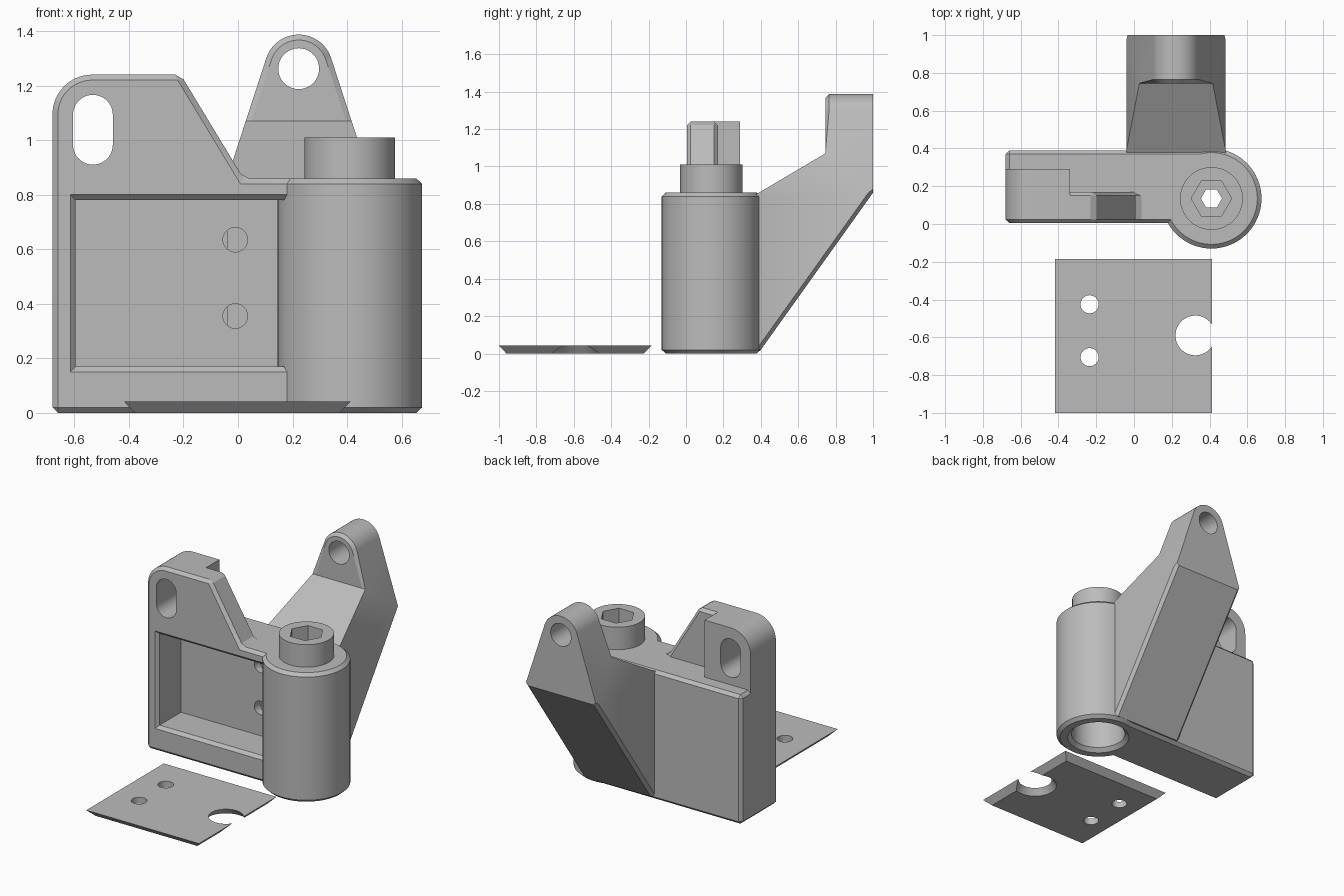
import bpy, bmesh, math

if "Cube" in bpy.data.objects:
    bpy.data.objects.remove(bpy.data.objects["Cube"])

grey = bpy.data.materials.new("plain_grey")
grey.diffuse_color = (0.5, 0.5, 0.5, 1)
grey.use_nodes = True
grey.node_tree.nodes["Principled BSDF"].inputs["Base Color"].default_value = grey.diffuse_color


def loft(name, levels):
    """Closed solid through matching rings of 3D points."""
    bm = bmesh.new()
    rings = [[bm.verts.new(p) for p in ring] for ring in levels]
    for a, b in zip(rings, rings[1:]):
        for i in range(len(a)):
            j = (i + 1) % len(a)
            bm.faces.new((a[i], a[j], b[j], b[i]))
    bm.faces.new(rings[0])
    bm.faces.new(rings[-1])
    bmesh.ops.recalc_face_normals(bm, faces=bm.faces)
    me = bpy.data.meshes.new(name)
    bm.to_mesh(me)
    bm.free()
    me.materials.append(grey)
    ob = bpy.data.objects.new(name, me)
    bpy.context.collection.objects.link(ob)
    return ob


def place(p, axis, t):
    return {"x": (t, p[0], p[1]), "y": (p[0], t, p[1]), "z": (p[0], p[1], t)}[axis]


def prism(name, pts, axis, a, b):
    return loft(name, [[place(p, axis, t) for p in pts] for t in (a, b)])


def arc(cx, cy, r, a0, a1, n):
    return [(cx + r * math.cos(math.radians(a0 + (a1 - a0) * i / n)),
             cy + r * math.sin(math.radians(a0 + (a1 - a0) * i / n))) for i in range(n + 1)]


def circle(cx, cy, r, n=64):
    return arc(cx, cy, r, 0, 360, n)[:-1]


def rect(x0, x1, y0, y1):
    return [(x0, y0), (x1, y0), (x1, y1), (x0, y1)]


def turned(name, cx, cy, steps):
    """Upright round solid from (z, radius) steps."""
    return loft(name, [[(x, y, z) for x, y in circle(cx, cy, r)] for z, r in steps])


def apply(ob, mod):
    bpy.context.view_layer.objects.active = ob
    bpy.ops.object.modifier_apply(modifier=mod.name)


def boolean(ob, other, op):
    m = ob.modifiers.new("boolean", "BOOLEAN")
    m.operation, m.object, m.solver = op, other, "EXACT"
    apply(ob, m)
    bpy.data.objects.remove(other)


def bevel(ob, width, angle=40):
    m = ob.modifiers.new("bevel", "BEVEL")
    m.width, m.segments, m.limit_method = width, 1, "ANGLE"
    m.angle_limit = math.radians(angle)
    apply(ob, m)


def finish(ob):
    bpy.ops.object.select_all(action="DESELECT")
    ob.select_set(True)
    bpy.context.view_layer.objects.active = ob
    bpy.ops.object.shade_smooth_by_angle(angle=math.radians(25))


# Front wall with the rounded, sloping top
corner = arc(-0.535, 1.095, 0.145, 90, 180, 16)
body = prism("bracket_body", [(-0.68, 0), (0.41, 0), (0.41, 0.86), (0.02, 0.86),
                              (-0.21, 1.24)] + corner, "y", 0.005, 0.17)
bevel(body, 0.02, 30)

# Thicker ear behind the slot, and the main block
ear = prism("ear", [(-0.68, 0.4), (-0.34, 0.4), (-0.34, 1.24)] + corner, "y", 0.06, 0.29)
boolean(body, ear, "UNION")
block = prism("block", rect(-0.68, 0.41, 0, 0.86), "y", 0.05, 0.39)
bevel(block, 0.02)
boolean(body, block, "UNION")

# Pocket with chamfered rim, two blind holes, and the mounting slot
pocket = loft("pocket", [[place(p, "y", y) for p in rect(-0.595 - e, 0.3, 0.17 - e, 0.78 + e)]
                         for y, e in ((-0.015, 0.04), (0.025, 0), (0.25, 0))])
boolean(body, pocket, "DIFFERENCE")
for z in (0.355, 0.635):
    boolean(body, prism("blind_hole", circle(-0.01, z, 0.045, 32), "y", 0.2, 0.31), "DIFFERENCE")
slot = arc(-0.532, 1.093, 0.073, 0, 180, 20) + arc(-0.532, 0.983, 0.073, 180, 360, 20)
boolean(body, prism("slot", slot, "y", -0.2, 0.5), "DIFFERENCE")

# Rear arm: front outline crossed with the side profile
arm = prism("arm", [(-0.04, -0.1), (0.485, -0.1), (0.485, 0.86)]
            + arc(0.2225, 1.262, 0.125, 18, 162, 32) + [(-0.04, 0.86)], "y", 0.2, 1.2)
side = prism("arm_side", [(0.30, 0.02), (0.40, 0.02), (1.0, 0.86), (1.0, 1.5), (0.745, 1.5),
                          (0.745, 1.07), (0.39, 0.86), (0.30, 0.807)], "x", -0.3, 0.8)
boolean(arm, side, "INTERSECT")


def arm_edge(e):
    a, b = (v.co for v in e.verts)
    lip = all(abs(c.y - 0.745) < 0.002 for c in (a, b)) and max(a.z, b.z) > 1.08
    under = (all(abs(c.z - 0.02 - (c.y - 0.4) * 1.4) < 0.003 for c in (a, b))
             and abs(a.z - b.z) > 0.3)
    return lip or under


bm = bmesh.new()
bm.from_mesh(arm.data)
bmesh.ops.bevel(bm, geom=[e for e in bm.edges if arm_edge(e)], offset=0.02,
                offset_type="OFFSET", segments=1, profile=0.5, affect="EDGES")
bm.to_mesh(arm.data)
bm.free()
boolean(body, arm, "UNION")
boolean(body, prism("eye", circle(0.2225, 1.262, 0.075, 48), "y", 0.6, 1.2), "DIFFERENCE")

# Round boss with socket head on top
CX, CY = 0.41, 0.135
boolean(body, turned("boss", CX, CY, ((0, 0.243), (0.02, 0.265), (0.84, 0.265), (0.86, 0.243))), "UNION")
boolean(body, turned("head", CX, CY, ((0.78, 0.166), (1.01, 0.166))), "UNION")

# Bore from below and hexagonal socket from above
boolean(body, turned("bore", CX, CY, ((-0.01, 0.205), (0.025, 0.17), (0.7, 0.17))), "DIFFERENCE")
boolean(body, prism("hex_socket", circle(CX, CY, 0.107, 6), "z", 0.9, 1.1), "DIFFERENCE")
boolean(body, prism("hex_hole", circle(CX, CY, 0.056, 6), "z", 0.6, 1.0), "DIFFERENCE")
finish(body)

# Loose cover plate with sloping edges, notch and two holes
cover = loft("cover_plate", [[(x, y, z) for x, y in rect(-0.418 + e, 0.413 - e, -1 + e, -0.185 - e)]
                             for z, e in ((0, 0.04), (0.042, 0))])
boolean(cover, turned("notch", 0.325, -0.59, ((-0.01, 0.143), (0.052, 0.098))), "DIFFERENCE")
for y in (-0.425, -0.705):
    boolean(cover, prism("hole", circle(-0.235, y, 0.048, 32), "z", -0.1, 0.1), "DIFFERENCE")
finish(cover)
